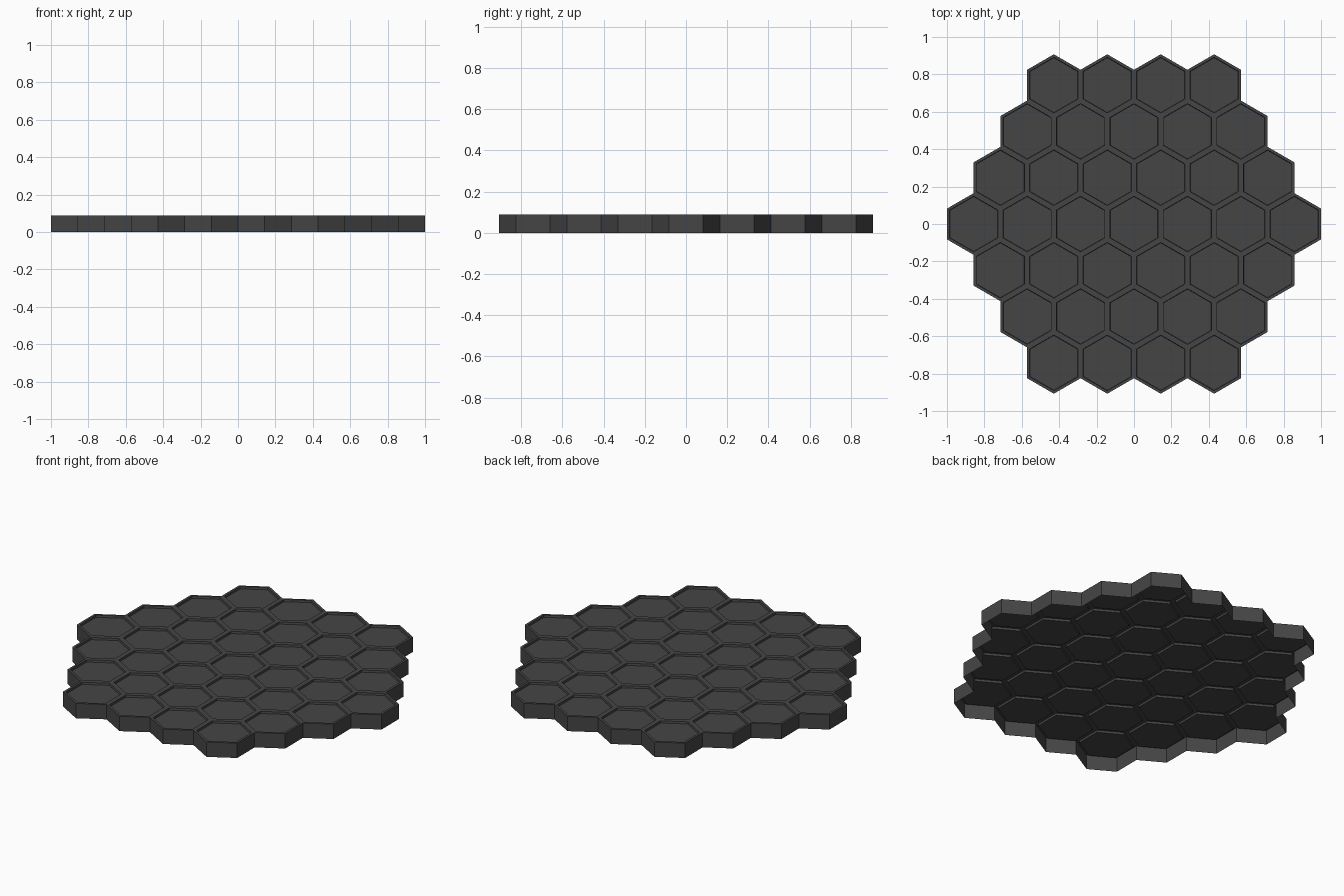
import bpy, bmesh, math

if "Cube" in bpy.data.objects:
    bpy.data.objects.remove(bpy.data.objects["Cube"])

PITCH = 2 / 7                    # hexagon width across flats
R = PITCH / math.sqrt(3)         # hexagon corner radius
TOP = 0.088
RIM = 0.014
RECESS = 0.012

bm = bmesh.new()

# Honeycomb of 37 cells in rows of 4-5-6-7-6-5-4
for row in range(-3, 4):
    count = 7 - abs(row)
    for i in range(count):
        cx = (i - (count - 1) / 2) * PITCH
        cy = row * 1.5 * R
        ring = [bm.verts.new((cx + R * math.cos(math.radians(30 + 60 * k)),
                              cy + R * math.sin(math.radians(30 + 60 * k)), TOP))
                for k in range(6)]
        bm.faces.new(ring)
bmesh.ops.remove_doubles(bm, verts=bm.verts, dist=0.001)
cells = list(bm.faces)
border = [e for e in bm.edges if e.is_boundary]

# Outer skirt down to the ground, open underneath
skirt = bmesh.ops.extrude_edge_only(bm, edges=border)["geom"]
for v in skirt:
    if isinstance(v, bmesh.types.BMVert):
        v.co.z = 0

# Shallow recessed panel in every cell
bmesh.ops.inset_individual(bm, faces=cells, thickness=RIM, use_even_offset=True)
walls = bmesh.ops.inset_individual(bm, faces=cells, thickness=0.002, use_even_offset=True)
for f in cells:
    for v in f.verts:
        v.co.z = TOP - RECESS
bmesh.ops.recalc_face_normals(bm, faces=bm.faces)

mesh = bpy.data.meshes.new("hex_tile_tray")
bm.to_mesh(mesh)
bm.free()
tray = bpy.data.objects.new("hex_tile_tray", mesh)
bpy.context.collection.objects.link(tray)

# Dark grey finish
mat = bpy.data.materials.new("dark_grey")
mat.diffuse_color = (0.06, 0.06, 0.06, 1)
mat.use_nodes = True
mat.node_tree.nodes["Principled BSDF"].inputs["Base Color"].default_value = mat.diffuse_color
mesh.materials.append(mat)
